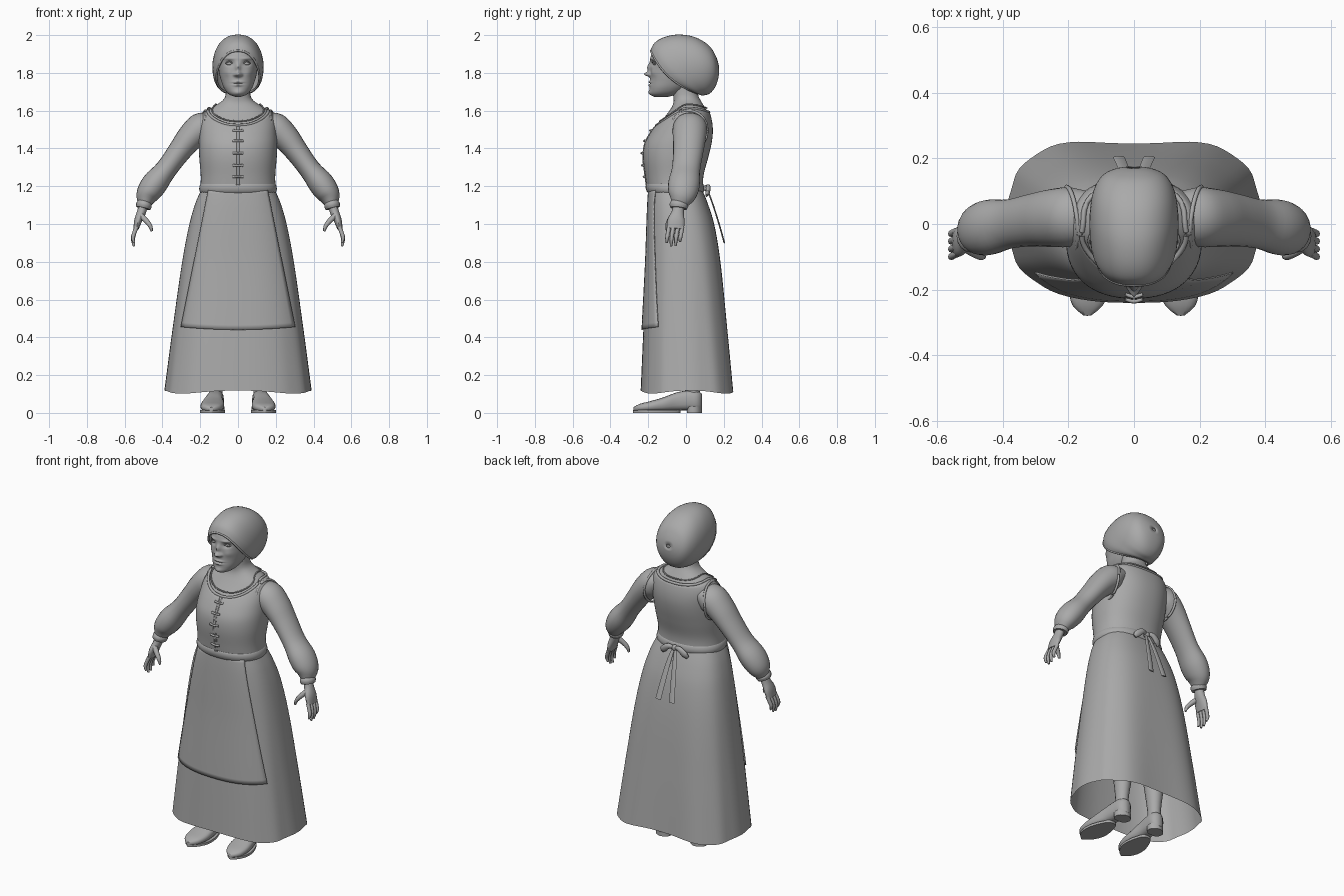
import bpy, bmesh, math
from mathutils import Vector as V

TAU = 2 * math.pi
grey = bpy.data.materials.new("plain_grey")
grey.diffuse_color = (0.4, 0.4, 0.4, 1)


def grid(name, f, nu, nv, closed=True, caps=False, thick=0, angle=50):
    """Surface f(u, v), u around and v along, both 0..1."""
    bm = bmesh.new()
    cols = nu if closed else nu + 1
    rows = [[bm.verts.new(f(i / nu, j / nv)) for i in range(cols)] for j in range(nv + 1)]
    for a, b in zip(rows, rows[1:]):
        for i in range(nu):
            k = (i + 1) % cols
            bm.faces.new((a[i], a[k], b[k], b[i]))
    if caps:
        bm.faces.new(rows[0])
        bm.faces.new(rows[-1])
    bmesh.ops.recalc_face_normals(bm, faces=bm.faces)
    me = bpy.data.meshes.new(name)
    bm.to_mesh(me)
    bm.free()
    ob = bpy.data.objects.new(name, me)
    bpy.context.collection.objects.link(ob)
    me.materials.append(grey)
    if thick:
        mod = ob.modifiers.new("thickness", 'SOLIDIFY')
        mod.thickness, mod.offset = thick, 0
    bpy.ops.object.select_all(action='DESELECT')
    bpy.context.view_layer.objects.active = ob
    ob.select_set(True)
    bpy.ops.object.shade_smooth_by_angle(angle=math.radians(angle))
    return ob


def smooth(keys, t):
    """Cubic curve through rows (key, values...), keys ascending."""
    t = min(max(t, keys[0][0]), keys[-1][0])
    i = max(k for k in range(len(keys) - 1) if keys[k][0] <= t)
    p, q = keys[i], keys[i + 1]
    o, r = keys[max(i - 1, 0)], keys[min(i + 2, len(keys) - 1)]
    h = q[0] - p[0]
    s = (t - p[0]) / h
    out = []
    for k in range(1, len(p)):
        m0 = (q[k] - o[k]) / (q[0] - o[0]) * h
        m1 = (r[k] - p[k]) / (r[0] - p[0]) * h
        out.append((2*s**3 - 3*s*s + 1) * p[k] + (s**3 - 2*s*s + s) * m0
                   + (3*s*s - 2*s**3) * q[k] + (s**3 - s*s) * m1)
    return out


def ring(table, u, z, n, off=0):
    """Point on a body of rounded sections; rows are (z, half width, front y, back y)."""
    rx, yf, yb = smooth(table, z)
    c, s = math.cos(u * TAU), math.sin(u * TAU)
    p = 2 / n
    return V(((rx + off) * math.copysign(abs(s) ** p, s),
              (yf + yb) / 2 - ((yb - yf) / 2 + off) * math.copysign(abs(c) ** p, c), z))


def tube(name, path, sides=16, steps=None, loop=False):
    """Path rows are (x, y, z, radius along y, other radius)."""
    keys = [(i,) + tuple(p) for i, p in enumerate(path)]
    last = len(path) - 1

    def f(u, v):
        t = v * last
        x = smooth(keys, t)
        a, b = smooth(keys, max(t - .05, 0)), smooth(keys, min(t + .05, last))
        if loop and v in (0, 1):
            a, b = smooth(keys, last - .05), smooth(keys, .05)
        d = (V(b[:3]) - V(a[:3])).normalized()
        ref = V((0, 1, 0)) if abs(d.y) < .9 else V((0, 0, 1))
        side = (ref - d * ref.dot(d)).normalized()
        return V(x[:3]) + side * x[3] * math.cos(u * TAU) + d.cross(side) * x[4] * math.sin(u * TAU)
    return grid(name, f, sides, steps or last * 4, caps=not loop)


def blob(name, c, r, n=16):
    def f(u, v):
        a = .02 + v * (math.pi - .04)
        return V(c) + V((r[0] * math.sin(a) * math.cos(u * TAU),
                         r[1] * math.sin(a) * math.sin(u * TAU), r[2] * math.cos(a)))
    return grid(name, f, n, n, caps=True)


# Torso, chest and neck
TORSO = [(1.15, .19, -.19, .08), (1.25, .185, -.203, .08), (1.35, .193, -.215, .105),
         (1.42, .195, -.208, .122), (1.48, .193, -.178, .13), (1.53, .19, -.142, .128),
         (1.57, .18, -.11, .12), (1.60, .162, -.088, .11), (1.625, .125, -.072, .095),
         (1.65, .085, -.065, .08), (1.68, .066, -.068, .065), (1.8, .062, -.07, .05)]
grid("torso_and_neck", lambda u, v: ring(TORSO, u, 1.15 + .65 * v, 2.25), 48, 40)


# Bodice shell with scooped neckline
def neck_z(u):
    c = math.cos(u * TAU)
    return 1.612 - (.09 * c ** 2 if c > 0 else .02 * c ** 2)


grid("bodice", lambda u, v: ring(TORSO, u, 1.17 + v * (neck_z(u) - 1.17), 2.25, .009), 64, 24, thick=.006)
for nm, drop, rad in (("bodice_neckline", 0, .008), ("chemise_neckline", .022, .004)):
    pts = [tuple(ring(TORSO, i / 32, neck_z(i / 32) + drop, 2.25, .008)) + (rad, rad) for i in range(33)]
    tube(nm, pts, 8, 64, True)

# Front lacing
for x in (-.007, .007):
    tube("lacing_seam", [(x, ring(TORSO, 0, z, 2.25, .012).y, z, .004, .004)
                         for z in (1.2, 1.28, 1.36, 1.44, 1.515)], 6)
for z in (1.25, 1.31, 1.375, 1.44, 1.495):
    y = ring(TORSO, 0, z, 2.25, .017).y
    tube("lace", [(-.027, y + .003, z, .006, .007), (0, y - .004, z, .006, .006),
                  (.027, y + .003, z, .006, .007)], 8)

# Skirt with soft folds, and the apron lying on it
SKIRT = [(.11, .39, -.24, .275), (.45, .345, -.225, .235), (.8, .295, -.207, .19),
         (1.0, .257, -.2, .152), (1.12, .222, -.195, .112), (1.19, .19, -.19, .082)]


def skirt(u, v):
    p = ring(SKIRT, u, .11 + 1.08 * v, 2.6)
    fall = (1 - v) ** 1.3
    p.y -= .03 * fall * math.exp(-((u - .5) / .06) ** 2)
    p.x *= 1 - .02 * fall * math.sin(u * TAU * 6) ** 2
    p.z += .008 * fall * math.cos(u * TAU * 4)
    return p


def apron(u, v):
    k = 2 * u - 1
    z = 1.185 - v * (.745 - .015 * k * k)
    rx, yf, yb = smooth(SKIRT, z)
    x = k * (.155 + .145 * v)
    y = (yf + yb) / 2 - (yb - yf) / 2 * (1 - abs(x / rx) ** 2.6) ** (1 / 2.6)
    return V((x * 1.005, y - .007, z))


grid("skirt", skirt, 72, 36)
grid("apron", apron, 28, 30, closed=False, thick=.006)

# Waistband with a bow and tails behind
grid("waistband", lambda u, v: ring(TORSO, u, 1.16 + .06 * v, 2.25, .005 + .013 * math.sin(v * math.pi) ** .6), 56, 8)
blob("bow_knot", (0, .108, 1.19), (.018, .016, .018))
for s in (1, -1):
    tube("bow_loop", [(0, .108, 1.19, .006, .006), (s * .035, .118, 1.195, .012, .016),
                      (s * .07, .115, 1.17, .012, .02), (s * .085, .108, 1.15, .006, .012)], 10)
    tube("bow_tail", [(s * .006, .11, 1.19, .004, .008), (s * .02, .14, 1.11, .004, .014),
                      (s * .034, .175, 1.0, .004, .017), (s * .046, .203, .9, .004, .018)], 8)

# Arms, hands, legs and shoes on both sides
for s in (1, -1):
    def limb(name, pts, sides=16):
        tube(name, [(s * p[0],) + tuple(p[1:]) for p in pts], sides)

    limb("sleeve", [(.13, .03, 1.54, .07, .05), (.19, .022, 1.512, .09, .08), (.25, .018, 1.46, .088, .073),
                    (.31, .012, 1.385, .08, .062), (.38, 0, 1.29, .075, .057), (.44, -.01, 1.215, .084, .068),
                    (.48, -.02, 1.155, .074, .06), (.497, -.035, 1.105, .043, .035)], 24)
    limb("cuff", [(.494, -.034, 1.115, .044, .037), (.498, -.037, 1.1, .05, .042), (.502, -.039, 1.083, .044, .038)])
    limb("palm", [(.5, -.038, 1.1, .028, .024), (.512, -.044, 1.06, .033, .024), (.528, -.052, 1.02, .045, .021),
                  (.54, -.056, .975, .045, .014)])
    for y, tip in ((-.092, .9), (-.069, .882), (-.045, .885), (-.022, .905)):
        limb("finger", [(.536, y + .002, .985, .011, .011), (.55, y - .004, .95, .011, .011),
                        (.556, y - .008, (tip + .95) / 2, .010, .010), (.55, y - .01, tip, .006, .006)], 8)
    limb("thumb", [(.515, -.07, 1.045, .016, .016), (.487, -.088, 1.018, .014, .014),
                   (.465, -.098, .99, .012, .011), (.456, -.1, .962, .006, .006)], 8)
    # Armhole edge around the shoulder
    limb("armhole_edge", [(.193 + .012 * math.cos(a) - .02 * max(math.sin(a), 0), .015 + .098 * math.cos(a),
                           1.495 + .105 * math.sin(a), .007, .007) for a in [i * TAU / 16 for i in range(17)]], 8)
    limb("leg", [(.118, .035, .05, .04, .035), (.116, .035, .14, .04, .036), (.112, .035, .32, .06, .055),
                 (.105, .01, .52, .056, .055), (.1, -.01, .95, .085, .08)])
    # Shoe sections: y, centre x, half width, bottom z, top z
    SHOE = [(-.278, .142, .012, .012, .03), (-.25, .141, .045, .008, .046), (-.19, .137, .062, .007, .062),
            (-.12, .132, .058, .008, .082), (-.05, .126, .046, .012, .108), (.02, .12, .044, .014, .12),
            (.065, .117, .04, .012, .115), (.085, .116, .018, .02, .1)]

    def shoe(u, v):
        y = -.278 + .363 * v
        x, w, b, t = smooth(SHOE, y)
        c, h = math.cos(u * TAU), math.sin(u * TAU)
        return V((s * (x + w * math.copysign(abs(c) ** .75, c)), y,
                  (b + t) / 2 + (t - b) / 2 * math.copysign(abs(h) ** .75, h)))
    grid("shoe", shoe, 20, 24, caps=True)

    def outline(lo, hi, z0, z1):
        def f(u, v):
            y = (lo + hi) / 2 + (hi - lo) / 2 * math.cos(u * TAU)
            x, w, b, t = smooth(SHOE, y)
            return V((s * (x + (w + .004) * math.copysign(abs(math.sin(u * TAU)) ** .6, math.sin(u * TAU))), y, z0 + (z1 - z0) * v))
        return f
    grid("shoe_sole", outline(-.28, -.03, 0, .014), 28, 1, caps=True)
    grid("shoe_heel", outline(.005, .085, 0, .035), 20, 1, caps=True)

# Head with sculpted face: rows of x, z, spread x, spread z, push forward
HEAD = [(1.672, .012, -.165, -.1), (1.685, .046, -.187, -.05), (1.715, .072, -.192, 0), (1.76, .09, -.189, .05),
        (1.80, .1, -.188, .08), (1.85, .106, -.189, .1), (1.885, .105, -.187, .1), (1.92, .096, -.172, .09),
        (1.95, .07, -.135, .05), (1.965, .015, -.06, -.02)]
FACE = [(0, 1.793, .015, .013, .032), (0, 1.828, .012, .024, .017), (0, 1.752, .026, .006, .009),
        (0, 1.735, .022, .006, .009), (0, 1.744, .03, .002, -.004), (0, 1.695, .022, .014, .008)]
for s in (1, -1):
    FACE += [(s * .045, 1.85, .02, .014, -.014), (s * .047, 1.876, .026, .007, .006),
             (s * .058, 1.80, .022, .02, .006), (s * .017, 1.79, .008, .008, .009)]


def head(u, v):
    p = ring(HEAD, u, 1.672 + .293 * v, 2.2)
    if math.cos(u * TAU) > 0:
        p.y -= sum(a * math.exp(-((p.x - x) / i) ** 2 - ((p.z - z) / k) ** 2) for x, z, i, k, a in FACE)
    return p


grid("head", head, 112, 90, caps=True, angle=70)
for s in (1, -1):
    blob("eye", (s * .046, -.161, 1.849), (.018, .014, .009))
    tube("eyelid", [(s * .026, -.172, 1.848, .004, .003), (s * .045, -.177, 1.86, .004, .003),
                    (s * .066, -.163, 1.851, .004, .003)], 8)

# Headscarf: rings from the face opening back: step, top y z, bottom y z, half width, bow
SCARF = [(0, -.187, 1.915, .07, 1.69, .113, .04), (1, -.163, 1.958, .085, 1.683, .127, .032),
         (2, -.11, 1.988, .1, 1.685, .132, .02), (3, -.035, 2.0, .122, 1.692, .131, .005),
         (4, .05, 1.985, .145, 1.715, .12, 0), (5, .12, 1.942, .162, 1.75, .096, 0),
         (6, .157, 1.885, .171, 1.79, .055, 0), (6.4, .17, 1.845, .173, 1.825, .012, 0)]


def scarf(u, v):
    ty, tz, by, bz, w, bow = smooth(SCARF, 6.4 * v)
    c, s = math.cos(u * TAU), math.sin(u * TAU)
    push = -.7 * bow * s * s
    return V((w * math.copysign(abs(s) ** .88, s), (ty + by) / 2 + c * (ty - by) / 2 + push,
              (tz + bz) / 2 + c * (tz - bz) / 2 + push))


grid("headscarf", scarf, 48, 32, thick=.006)
tube("headscarf_rim", [tuple(scarf(i / 24, .01)) + (.006, .006) for i in range(25)], 8, 48, True)
